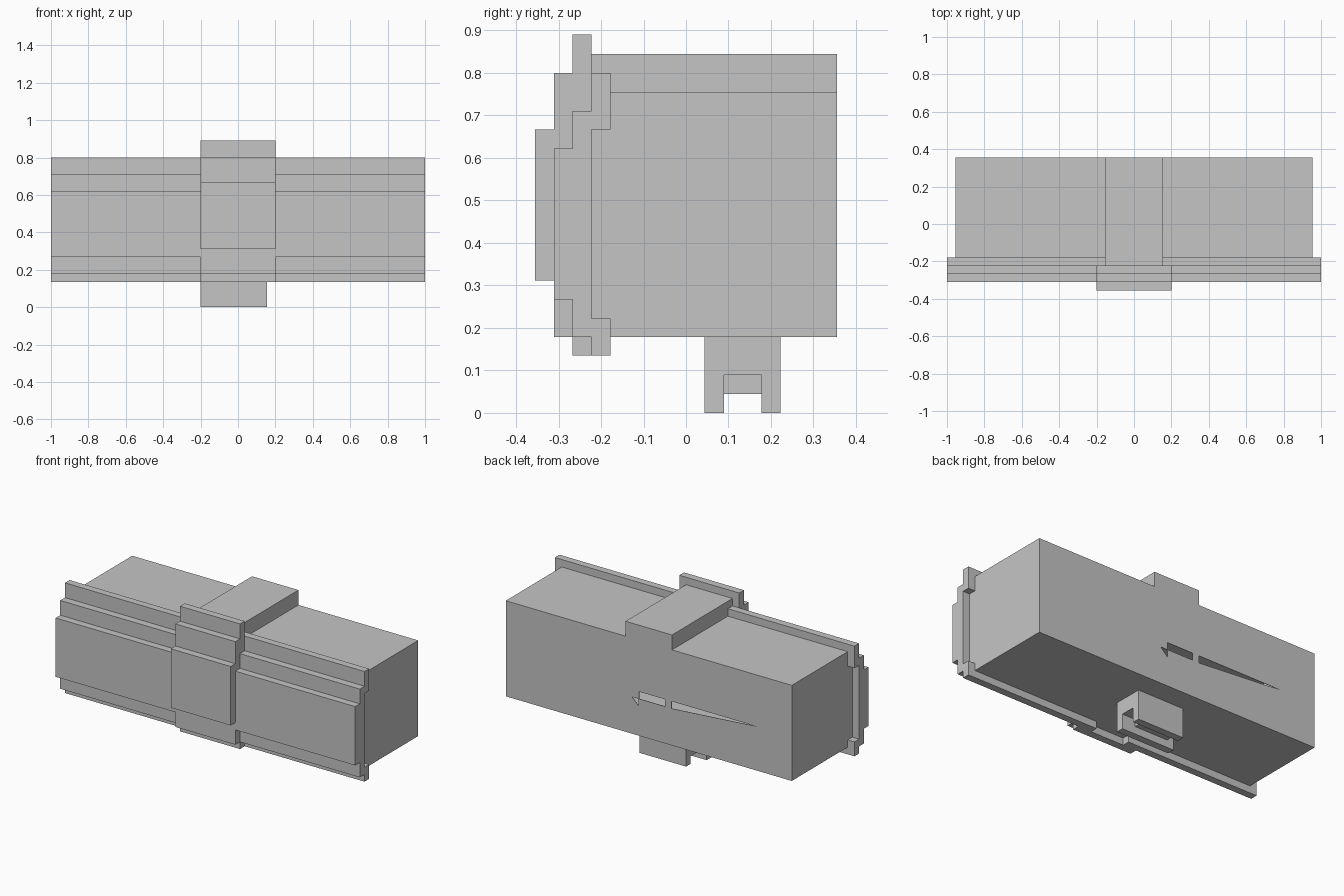
import bpy
import bmesh
from mathutils import Vector

cube = bpy.data.objects.get("Cube")
if cube:
    bpy.data.objects.remove(cube, do_unlink=True)

# One flat grey for the whole model
COLOUR = (0.56, 0.56, 0.56, 1)
grey = bpy.data.materials.new("light_grey")
grey.use_nodes = True
grey.diffuse_color = COLOUR
grey.node_tree.nodes["Principled BSDF"].inputs["Base Color"].default_value = COLOUR


def prism(name, outlines, axis, start, end):
    """Extrude closed outlines along axis: 'x' takes (y, z), 'y' takes (x, z)."""
    bm = bmesh.new()
    for outline in outlines:
        if axis == "x":
            points = [Vector((start, a, b)) for a, b in outline]
            move = Vector((end - start, 0, 0))
        else:
            points = [Vector((a, start, b)) for a, b in outline]
            move = Vector((0, end - start, 0))
        face = bm.faces.new([bm.verts.new(p) for p in points])
        grown = bmesh.ops.extrude_face_region(bm, geom=[face])["geom"]
        moved = [g for g in grown if isinstance(g, bmesh.types.BMVert)]
        bmesh.ops.translate(bm, verts=moved, vec=move)
    bmesh.ops.recalc_face_normals(bm, faces=bm.faces)
    mesh = bpy.data.meshes.new(name)
    bm.to_mesh(mesh)
    bm.free()
    mesh.materials.append(grey)
    obj = bpy.data.objects.new(name, mesh)
    bpy.context.collection.objects.link(obj)
    return obj


def rect(a0, a1, b0, b1):
    return [(a0, b0), (a1, b0), (a1, b1), (a0, b1)]


def cut(target, cutter):
    """Subtract a hidden cutter from the target."""
    cutter.hide_render = True
    cutter.hide_viewport = True
    mod = target.modifiers.new(cutter.name, "BOOLEAN")
    mod.operation = "DIFFERENCE"
    mod.solver = "EXACT"
    mod.object = cutter


# Main body with the raised centre ridge
BACK = 0.355
body = prism("body", [[
    (-0.955, 0.178), (0.955, 0.178), (0.955, 0.755), (0.155, 0.755),
    (0.155, 0.845), (-0.155, 0.845), (-0.155, 0.755), (-0.955, 0.755)]],
    "y", -0.222, BACK)

# Hollow inside, reached through narrow slots in the thin back wall
cut(body, prism("cavity_cutter", [rect(-0.95, 0.95, 0.183, 0.75)],
                "y", -0.217, BACK - 0.003))
cut(body, prism("slot_cutter", [
    [(-0.72, 0.444), (-0.153, 0.444), (-0.153, 0.4)],
    rect(-0.109, 0.065, 0.401, 0.444),
    [(0.067, 0.4), (0.111, 0.4), (0.067, 0.356)]],
    "y", BACK - 0.05, BACK + 0.05))

# Stepped front panels with lips wrapping back over the body
panel = [
    (-0.311, 0.267), (-0.267, 0.267), (-0.267, 0.178), (-0.222, 0.178),
    (-0.222, 0.135), (-0.178, 0.135), (-0.178, 0.222), (-0.222, 0.222),
    (-0.222, 0.667), (-0.178, 0.667), (-0.178, 0.8), (-0.222, 0.8),
    (-0.222, 0.711), (-0.267, 0.711), (-0.267, 0.622), (-0.311, 0.622)]
upper_lip = rect(-0.222, -0.178, 0.667, 0.8)
lower_lip = rect(-0.222, -0.178, 0.135, 0.222)
for side, sign in (("left", 1), ("right", -1)):
    prism(side + "_front_panel", [panel], "x", sign * 0.2, sign)
    prism(side + "_upper_lip", [upper_lip], "x", sign * 0.155, sign * 0.2)
    prism(side + "_lower_lip", [lower_lip], "x", sign * 0.111, sign * 0.2)

# Stepped centre panel
prism("centre_panel", [[
    (-0.355, 0.311), (-0.311, 0.311), (-0.311, 0.178), (-0.267, 0.178),
    (-0.267, 0.135), (-0.222, 0.135), (-0.222, 0.89), (-0.267, 0.89),
    (-0.267, 0.8), (-0.311, 0.8), (-0.311, 0.667), (-0.355, 0.667)]],
    "x", -0.2, 0.2)

# Channel-shaped foot under the body
prism("foot_channel", [[
    (0.044, 0), (0.089, 0), (0.089, 0.089), (0.178, 0.089),
    (0.178, 0), (0.222, 0), (0.222, 0.178), (0.044, 0.178)]],
    "x", -0.155, 0.155)
prism("foot_front_extension", [rect(0.044, 0.089, 0, 0.178)], "x", -0.2, -0.155)
prism("foot_inner_bar", [rect(0.089, 0.178, 0.045, 0.089)], "x", -0.155, 0.067)
